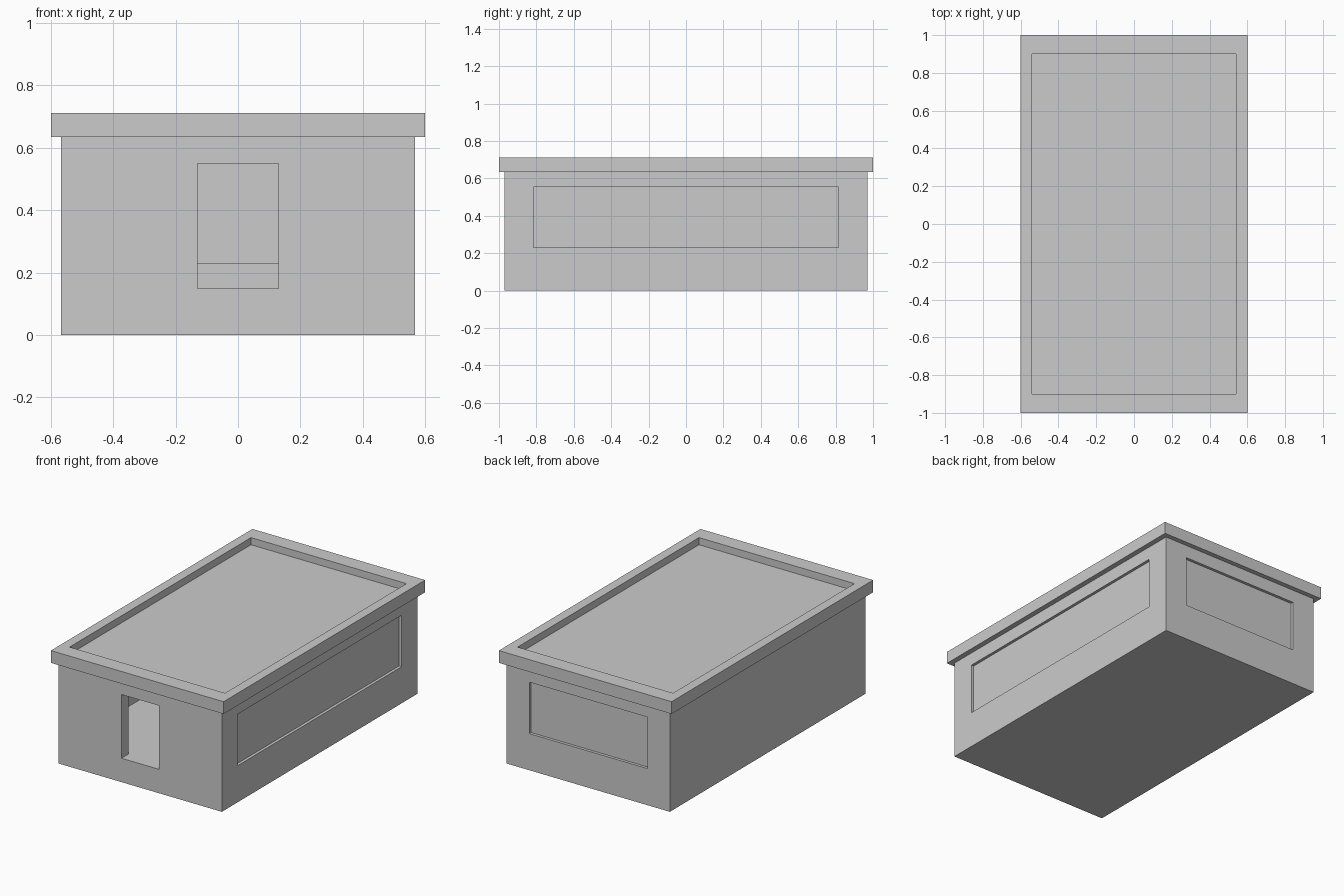
import bpy

if "Cube" in bpy.data.objects:
    bpy.data.objects.remove(bpy.data.objects["Cube"])


def box(name, x, y, z):
    """Box spanning the given (min, max) ranges."""
    bpy.ops.mesh.primitive_cube_add(size=1)
    o = bpy.context.object
    o.name = name
    for v in o.data.vertices:
        v.co = [a + (c + 0.5) * (b - a) for (a, b), c in zip((x, y, z), v.co)]
    return o


def cut(target, cutter):
    """Subtract a box from the target, then discard it."""
    cutter.hide_render = True
    m = target.modifiers.new("cut", 'BOOLEAN')
    m.operation = 'DIFFERENCE'
    m.solver = 'EXACT'
    m.object = cutter
    bpy.context.view_layer.objects.active = target
    bpy.ops.object.modifier_apply(modifier=m.name)
    bpy.data.objects.remove(cutter, do_unlink=True)


HX, HY, WALL = 0.567, 0.97, 0.07      # outer half sizes, wall thickness
FLOOR, EAVE, TOP = 0.15, 0.635, 0.712
IX, IY = HX - WALL, HY - WALL
WIN_Z = (0.23, 0.553)
GAP = 0.018                           # window set-back on each wall face

# Hollow body: solid base up to the floor, room open to the roof
body = box("walls", (-HX, HX), (-HY, HY), (0, EAVE))
cut(body, box("room_cutter", (-IX, IX), (-IY, IY), (FLOOR, EAVE + 0.1)))

# Door at the front, level with the floor
cut(body, box("door_cutter", (-0.13, 0.13), (-HY - 0.1, -IY + 0.05), (FLOOR, 0.55)))

# Window openings at the right and back
cut(body, box("right_cutter", (IX - 0.1, HX + 0.1), (-0.815, 0.815), WIN_Z))
cut(body, box("back_cutter", (-0.41, 0.41), (IY - 0.1, HY + 0.1), WIN_Z))

# Panes set into the openings
box("right_window_pane", (IX + GAP, HX - GAP), (-0.815, 0.815), WIN_Z)
box("back_window_pane", (-0.41, 0.41), (IY + GAP, HY - GAP), WIN_Z)

# Overhanging flat roof with a raised rim
roof = box("roof", (-0.6, 0.6), (-1, 1), (EAVE, TOP))
cut(roof, box("roof_cutter", (-0.54, 0.54), (-0.9, 0.9), (TOP - 0.045, TOP + 0.1)))
